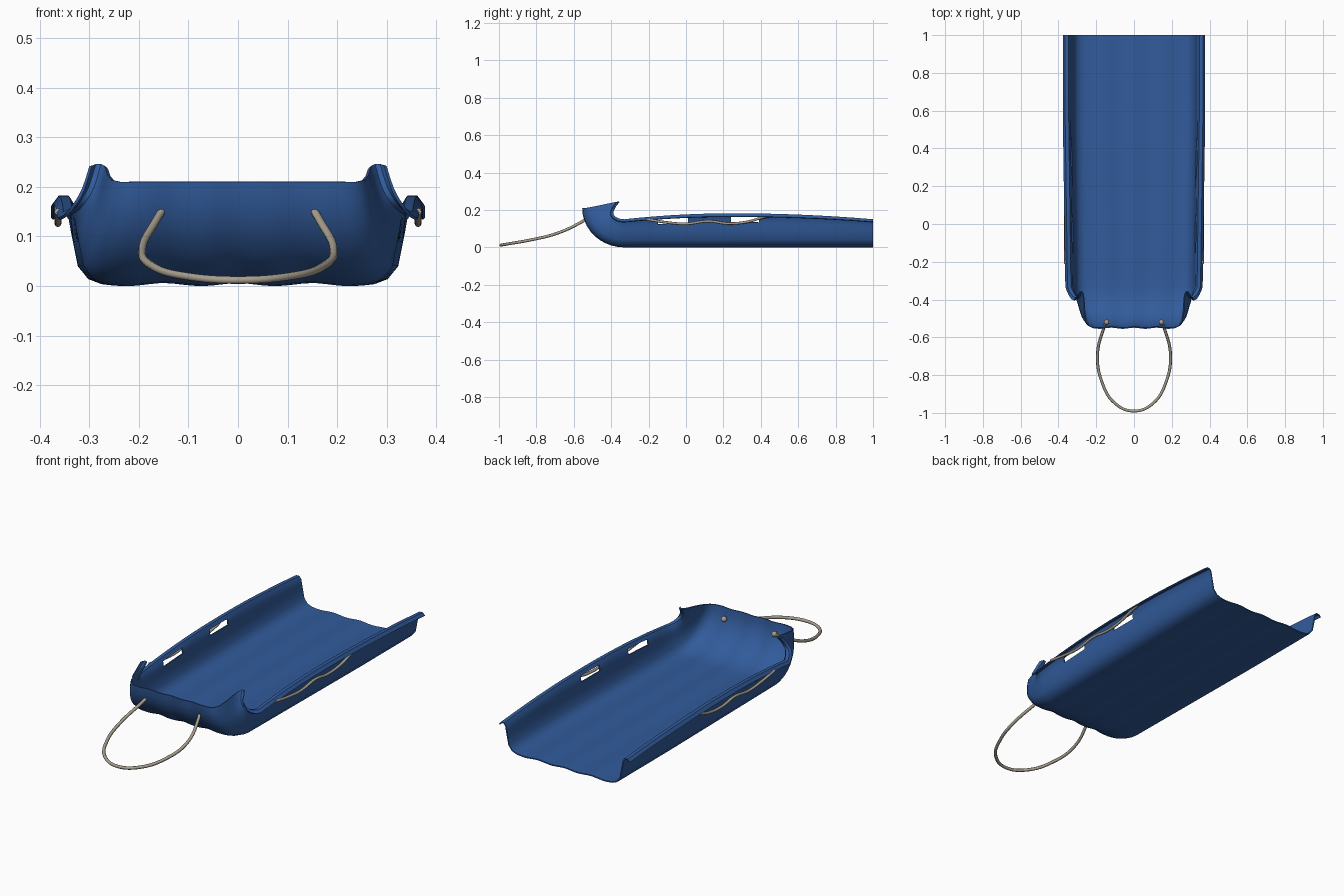
import bpy, bmesh, math
from mathutils import Vector

cube = bpy.data.objects.get("Cube")
if cube:
    bpy.data.objects.remove(cube, do_unlink=True)


def material(name, rgb):
    m = bpy.data.materials.new(name)
    m.use_nodes = True
    m.diffuse_color = (*rgb, 1)
    m.node_tree.nodes["Principled BSDF"].inputs["Base Color"].default_value = (*rgb, 1)
    return m


BLUE = material("blue plastic", (0.031, 0.105, 0.33))
BEIGE = material("beige rope", (0.39, 0.35, 0.28))

NOSE_Y, LIP_Z, REACH = -0.33, 0.21, 0.225
HOLES = [(-0.15, 0.01), (0.24, 0.39)]
FLOOR_STEPS = 16
BAND = FLOOR_STEPS + 3      # wall strip that holds the hand holes


def half_section(h):
    """Half cross-section from the middle of the floor out to the rolled rim."""
    pts = []
    for i in range(FLOOR_STEPS):
        x = 0.275 * i / (FLOOR_STEPS - 1)
        pts.append((x, 0.003 + 0.003 * math.cos(math.tau * (x - 0.23) / 0.155 + math.pi)))
    pts += [(0.302, 0.014), (0.323, 0.04), (0.333, 0.09), (0.337, 0.76 * h),
            (0.341, 0.92 * h), (0.349, h), (0.362, h), (0.372, 0.92 * h)]
    return pts


def rim_height(y):
    span = 0.75 if y > 0.25 else 0.58
    return 0.177 - 0.032 * ((y - 0.25) / span) ** 2


def station(y, turn):
    """One row of half-section points; turn runs 0..1 up the curled nose."""
    a = turn * math.pi / 2
    base = Vector((0, y - REACH * math.sin(a), LIP_Z * (1 - math.cos(a))))
    up = Vector((0, math.sin(a), math.cos(a)))
    h = rim_height(y) + 0.05 * turn ** 5
    width = (0.965 + 0.035 * min(1, (y + 0.33) / 0.9)) * (1 - 0.18 * turn ** 1.2)
    lift = 0.04 * max(0, (turn - 0.7) / 0.3) ** 2
    return [base + up * w + Vector((x * width, 0, lift * max(0, w - 0.02) / h))
            for x, w in half_section(h)]


# sled shell: lofted section that curls up at the nose
flat = sorted({1, 0.9, 0.8, 0.7, 0.6, 0.5, 0.31, 0.12, -0.07, -0.24, NOSE_Y}
              | {e for hole in HOLES for e in hole}, reverse=True)
stops = [(y, 0) for y in flat] + [(NOSE_Y, i / 10) for i in range(1, 11)]
bm = bmesh.new()
rows = []
for y, turn in stops:
    half = station(y, turn)
    mirrored = [Vector((-p.x, p.y, p.z)) for p in reversed(half[1:])]
    rows.append([bm.verts.new(p) for p in mirrored + half])
middle = len(rows[0]) // 2
for (y0, t0), (y1, t1), r0, r1 in zip(stops, stops[1:], rows, rows[1:]):
    in_hole = t1 == 0 and any(a <= (y0 + y1) / 2 <= b for a, b in HOLES)
    for i in range(len(r0) - 1):
        strip = i - middle if i >= middle else middle - 1 - i
        if not (in_hole and strip == BAND - 0):
            bm.faces.new((r0[i], r1[i], r1[i + 1], r0[i + 1]))
bmesh.ops.recalc_face_normals(bm, faces=bm.faces)
floor = min(bm.faces, key=lambda f: f.calc_center_median().z)
if floor.normal.z < 0:
    bmesh.ops.reverse_faces(bm, faces=bm.faces)
mesh = bpy.data.meshes.new("sled_shell")
bm.to_mesh(mesh)
bm.free()
mesh.materials.append(BLUE)
shell = bpy.data.objects.new("sled_shell", mesh)
bpy.context.collection.objects.link(shell)
thick = shell.modifiers.new("thickness", 'SOLIDIFY')
thick.thickness = 0.006
thick.offset = 1
bpy.ops.object.select_all(action='DESELECT')
bpy.context.view_layer.objects.active = shell
shell.select_set(True)
bpy.ops.object.modifier_apply(modifier=thick.name)
bpy.ops.object.shade_smooth_by_angle(angle=math.radians(40))


def rope(name, points, radius):
    curve = bpy.data.curves.new(name, 'CURVE')
    curve.dimensions = '3D'
    curve.bevel_depth = radius
    curve.bevel_resolution = 2
    curve.resolution_u = 8
    curve.use_fill_caps = True
    s = curve.splines.new('BEZIER')
    s.bezier_points.add(len(points) - 1)
    for bp, p in zip(s.bezier_points, points):
        bp.co = p
        bp.handle_left_type = bp.handle_right_type = 'AUTO'
    curve.materials.append(BEIGE)
    bpy.context.collection.objects.link(bpy.data.objects.new(name, curve))


# tow rope loop
tow = [(0.145, -0.515, 0.165), (0.163, -0.56, 0.135), (0.193, -0.69, 0.075),
       (0.172, -0.83, 0.04), (0.1, -0.95, 0.019), (0, -0.99, 0.012)]
rope("tow_rope", tow + [(-x, y, z) for x, y, z in reversed(tow[:-1])], 0.008)

# wavy grab ropes and the knots of the tow rope
grab = [(-0.21, 0.15), (-0.1, 0.133), (0, 0.126), (0.12, 0.14), (0.22, 0.128),
        (0.33, 0.137), (0.41, 0.16), (0.46, 0.168)]
for side, sign in (("left", 1), ("right", -1)):
    rope(side + "_grab_rope", [(sign * 0.363, y, z) for y, z in grab], 0.007)
    bpy.ops.mesh.primitive_uv_sphere_add(segments=12, ring_count=8, radius=0.014,
                                         location=(sign * 0.145, -0.52, 0.163))
    knot = bpy.context.object
    knot.name = side + "_rope_knot"
    knot.data.materials.append(BEIGE)
    bpy.ops.object.shade_smooth()
